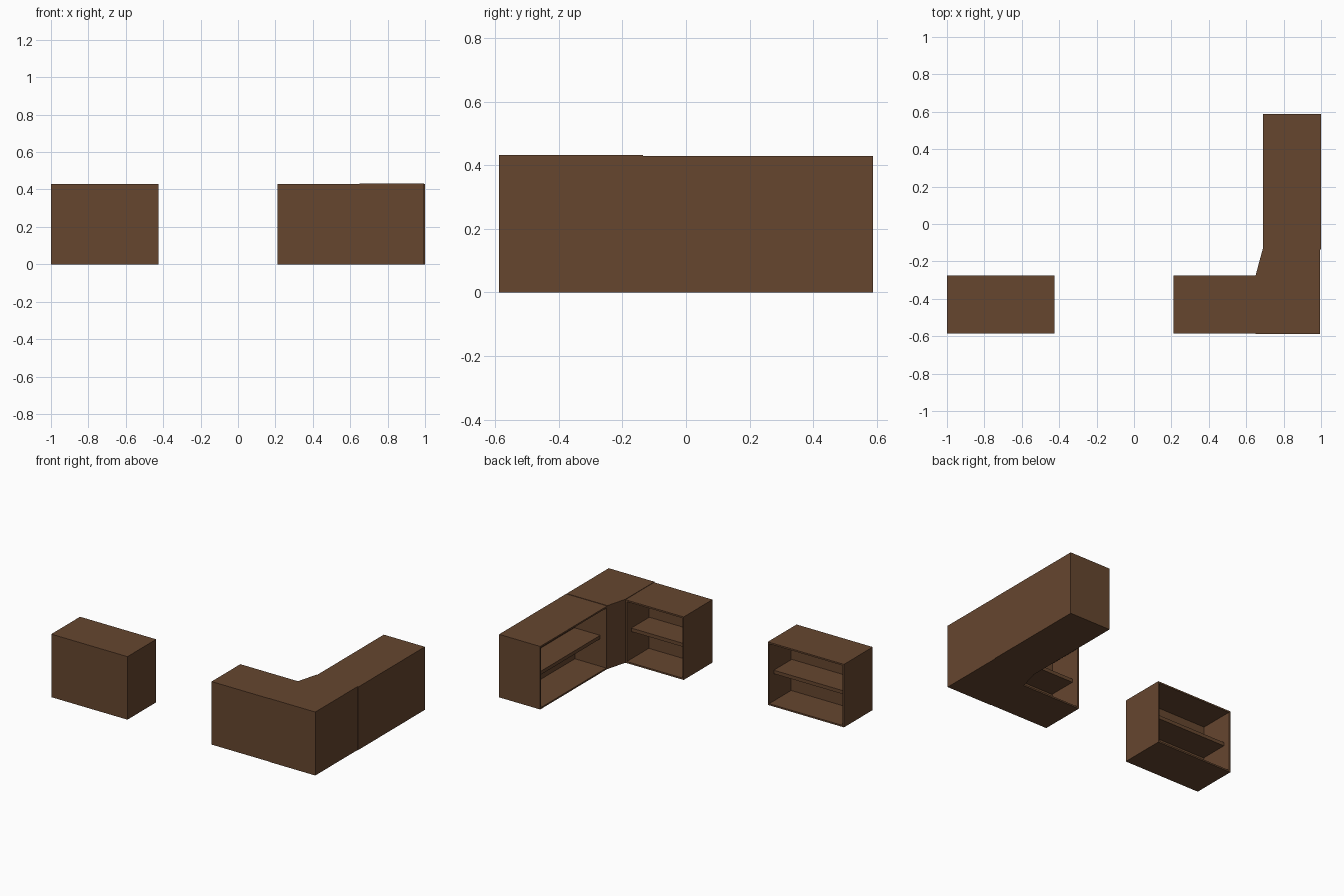
import bpy, bmesh, math
from mathutils import Matrix, Vector

if "Cube" in bpy.data.objects:
    bpy.data.objects.remove(bpy.data.objects["Cube"])

HEIGHT = 0.43
DEPTH = 0.31
PANEL = 0.015      # rim around each opening
RECESS = 0.237     # inner depth of the compartment
wood = bpy.data.materials.new("dark_wood")
wood.diffuse_color = (0.133, 0.061, 0.028, 1)
wood.use_nodes = True
wood.node_tree.nodes["Principled BSDF"].inputs["Base Color"].default_value = wood.diffuse_color


def finish(name, bm, matrix=Matrix()):
    bmesh.ops.recalc_face_normals(bm, faces=bm.faces)
    mesh = bpy.data.meshes.new(name)
    bm.to_mesh(mesh)
    bm.free()
    mesh.materials.append(wood)
    obj = bpy.data.objects.new(name, mesh)
    obj.matrix_world = matrix
    bpy.context.collection.objects.link(obj)
    return obj


def box(size, centre):
    bm = bmesh.new()
    bmesh.ops.create_cube(bm, size=1)
    bmesh.ops.scale(bm, vec=size, verts=bm.verts)
    bmesh.ops.translate(bm, vec=centre, verts=bm.verts)
    return bm


def cabinet(name, width, location, turn=0):
    """Counter unit, open on local +y, with one set-back shelf."""
    matrix = Matrix.Translation(location) @ Matrix.Rotation(turn, 4, 'Z')

    # Case: box with the open side inset and pushed inward
    bm = box((width, DEPTH, HEIGHT), (0, 0, HEIGHT / 2))
    front = max(bm.faces, key=lambda f: f.calc_center_median().y)
    bmesh.ops.inset_region(bm, faces=[front], thickness=PANEL)
    new = bmesh.ops.extrude_discrete_faces(bm, faces=[front])["faces"][0]
    bmesh.ops.translate(bm, vec=(0, -RECESS, 0), verts=new.verts)
    finish(name + "_case", bm, matrix)

    # Shelf
    back, lip = DEPTH / 2 - RECESS, DEPTH / 2 - 0.043
    bm = box((width - 2 * PANEL, lip - back, 0.024),
             (0, (lip + back) / 2, 0.212))
    finish(name + "_shelf", bm, matrix)


# Two units along the front, one along the right side
cabinet("left_counter", 0.575, Vector((-0.7125, -0.43, 0)))
cabinet("front_counter", 0.44, Vector((0.43, -0.43, 0)))
cabinet("side_counter", 0.723, Vector((0.844, 0.2265, 0)), math.pi / 2)

# Corner block with a slanted inner face
outline = [(0.65, -0.588), (0.995, -0.588), (0.995, -0.135),
           (0.688, -0.135), (0.65, -0.275)]
bm = bmesh.new()
base = bm.faces.new([bm.verts.new((x, y, 0)) for x, y in outline])
top = bmesh.ops.extrude_face_region(bm, geom=[base])["geom"]
bmesh.ops.translate(bm, vec=(0, 0, 0.433),
                    verts=[v for v in top if isinstance(v, bmesh.types.BMVert)])
if not any(f.normal.z < -0.9 and f.calc_center_median().z < 0.01 for f in bm.faces):
    bmesh.ops.holes_fill(bm, edges=bm.edges)
finish("corner_counter", bm)
